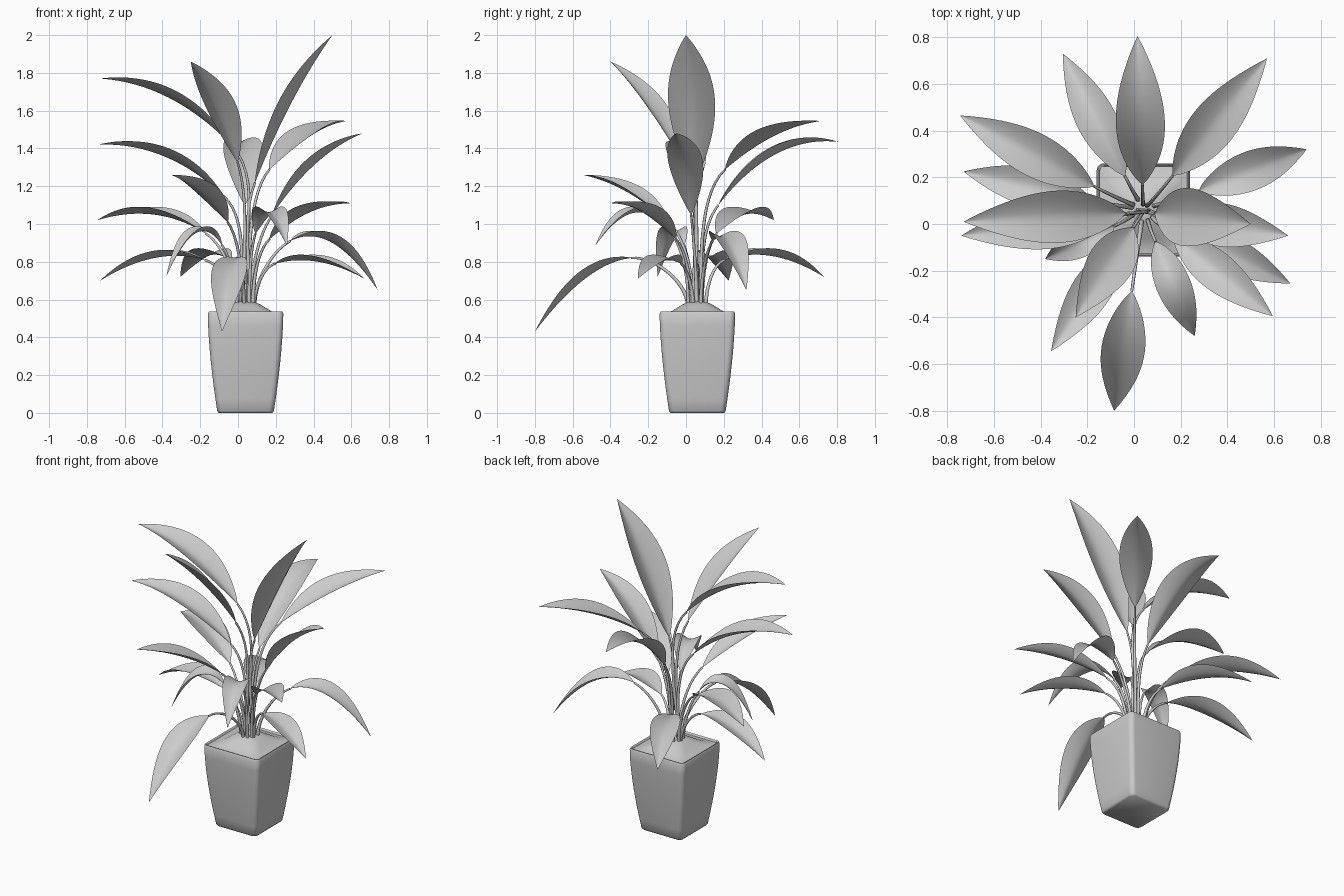
import bpy, math
from mathutils import Vector

if "Cube" in bpy.data.objects:
    bpy.data.objects.remove(bpy.data.objects["Cube"])

CX, CY = 0.04, 0.06   # pot centre


def make_object(name, verts, faces, angle=60):
    me = bpy.data.meshes.new(name)
    me.from_pydata([tuple(v) for v in verts], [], faces)
    me.update()
    ob = bpy.data.objects.new(name, me)
    bpy.context.collection.objects.link(ob)
    bpy.ops.object.select_all(action='DESELECT')
    bpy.context.view_layer.objects.active = ob
    ob.select_set(True)
    bpy.ops.object.shade_smooth_by_angle(angle=math.radians(angle))
    return ob


def rounded_square(half, radius, z, seg=5):
    pts = []
    for k in range(4):
        mid = (k + 0.5) * math.pi / 2
        sx, sy = math.copysign(1, math.cos(mid)), math.copysign(1, math.sin(mid))
        for i in range(seg + 1):
            a = (k + i / seg) * math.pi / 2
            pts.append(Vector((CX + sx * (half - radius) + radius * math.cos(a),
                               CY + sy * (half - radius) + radius * math.sin(a), z)))
    return pts


def loft(name, rings, cap_start=False, cap_end=False, angle=60):
    n = len(rings[0])
    verts = [p for r in rings for p in r]
    faces = [(j * n + i, j * n + (i + 1) % n, (j + 1) * n + (i + 1) % n, (j + 1) * n + i)
             for j in range(len(rings) - 1) for i in range(n)]
    if cap_start:
        faces.append(tuple(reversed(range(n))))
    if cap_end:
        faces.append(tuple(range(len(verts) - n, len(verts))))
    return make_object(name, verts, faces, angle)


# Square pot: gently bulging taper, rounded foot, thin rim turning inwards
pot = [rounded_square(0.142, 0.025, 0)]
for i in range(9):
    t = i / 8
    pot.append(rounded_square(0.15 + 0.05 * (1 - (1 - t) ** 1.6), 0.03, 0.01 + 0.515 * t))
for half, z in ((0.194, 0.536), (0.188, 0.533), (0.186, 0.5)):
    pot.append(rounded_square(half, 0.022, z))
loft("pot", pot, cap_start=True)

# Soil mound
soil = []
for i in range(7):
    t = i / 6
    half = 0.187 - 0.162 * t
    soil.append(rounded_square(half, half * (0.1 + 0.85 * t), 0.524 + 0.066 * math.sin(t * math.pi / 2) ** 2))
loft("soil", soil, cap_end=True)


def stalk(name, base, s, tangent):
    # Tapered tube rising upright and bending into the blade
    d = (s - base).length
    t0, t1 = Vector((0, 0, d)), tangent.normalized() * d * 0.9
    steps, sides, rings = 14, 8, []
    out = Vector((s.x - base.x, s.y - base.y, 0)).normalized()
    side = Vector((out.y, -out.x, 0))
    for i in range(steps + 1):
        t = i / steps
        p = (base * (2*t**3 - 3*t**2 + 1) + t0 * (t**3 - 2*t**2 + t)
             + s * (3*t**2 - 2*t**3) + t1 * (t**3 - t**2))
        tan = (s - base) * (6*t - 6*t**2) + t0 * (3*t**2 - 4*t + 1) + t1 * (3*t**2 - 2*t)
        nor = side.cross(tan).normalized()
        r = 0.011 - 0.005 * t
        rings.append([p + (side * math.cos(a) + nor * math.sin(a)) * r
                      for a in (2 * math.pi * k / sides for k in range(sides))])
    loft(name, rings, True, True)


def leaf(i, tip, start, start_z, mid_z):
    # Rib lies in the vertical plane through the plant's heart and the tip
    t, heart = Vector(tip), Vector((CX, CY - 0.01, 0))
    reach = Vector((t.x, t.y, 0)) - heart
    s = heart + reach * start + Vector((0, 0, start_z))
    m = heart + reach * (start + (1 - start) * 0.48) + Vector((0, 0, mid_z))
    c = m * 2 - (s + t) / 2
    half = 0.14 * ((m - s).length + (t - m).length)
    out = reach.normalized()
    side = Vector((out.y, -out.x, 0))
    ring = 0.05 if start_z < 1 else 0.025
    base = Vector((CX, CY, 0.56)) + out * ring
    stalk(f"leaf_stalk_{i}", base, s, c - s)

    # Gutter-shaped pointed blade along a quadratic arc
    rows, cols = 24, 10
    n = cols + 1
    verts, faces = [], []
    for r in range(rows + 1):
        u = r / rows
        p = s * (1 - u)**2 + c * 2 * u * (1 - u) + t * u * u
        tan = ((c - s) * (1 - u) + (t - c) * u).normalized()
        nor = side.cross(tan).normalized()
        w = half * max(math.sin(math.pi * u ** 0.92), 0) ** 0.95 + 0.002 * (1 - u)
        for k in range(n):
            v = 2 * k / cols - 1
            verts.append(p + side * w * v + nor * w * 0.42 * abs(v) ** 1.5)
    for r in range(rows):
        for k in range(cols):
            a = r * n + k
            faces.append((a, a + 1, a + n + 1, a + n))
    make_object(f"leaf_{i}", verts, faces, 80)


# Tall upright leaves: tip, where the blade starts along the reach, start and middle heights
upper = [
    ((0.50, 0.00, 2.00), 0.11, 1.22, 1.65),
    ((-0.25, -0.40, 1.86), 0.15, 1.33, 1.63),
    ((-0.73, 0.01, 1.77), 0.10, 1.42, 1.67),
    ((0.57, 0.71, 1.545), 0.24, 1.29, 1.46),
    ((0.015, 0.805, 1.435), 0.16, 1.10, 1.37),
    ((0.66, -0.05, 1.48), 0.23, 1.05, 1.32),
    ((-0.355, -0.545, 1.26), 0.24, 1.01, 1.17),
    ((-0.74, -0.05, 1.42), 0.15, 1.15, 1.36),
]
# Lower arching leaves
lower = [
    ((0.595, -0.395, 1.11), 0.23, 0.92, 1.06),
    ((-0.745, 0.465, 1.02), 0.27, 0.95, 1.05),
    ((-0.73, 0.225, 0.70), 0.28, 0.81, 0.82),
    ((-0.38, -0.15, 0.72), 0.30, 0.89, 0.95),
    ((-0.085, -0.80, 0.43), 0.40, 0.82, 0.71),
    ((0.26, -0.48, 0.885), 0.24, 0.95, 1.06),
    ((-0.305, 0.73, 0.72), 0.23, 0.81, 0.83),
    ((0.74, 0.32, 0.65), 0.34, 0.91, 0.90),
    ((0.67, -0.255, 0.71), 0.25, 0.79, 0.80),
]
for i, spec in enumerate(upper + lower, 1):
    leaf(i, *spec)
